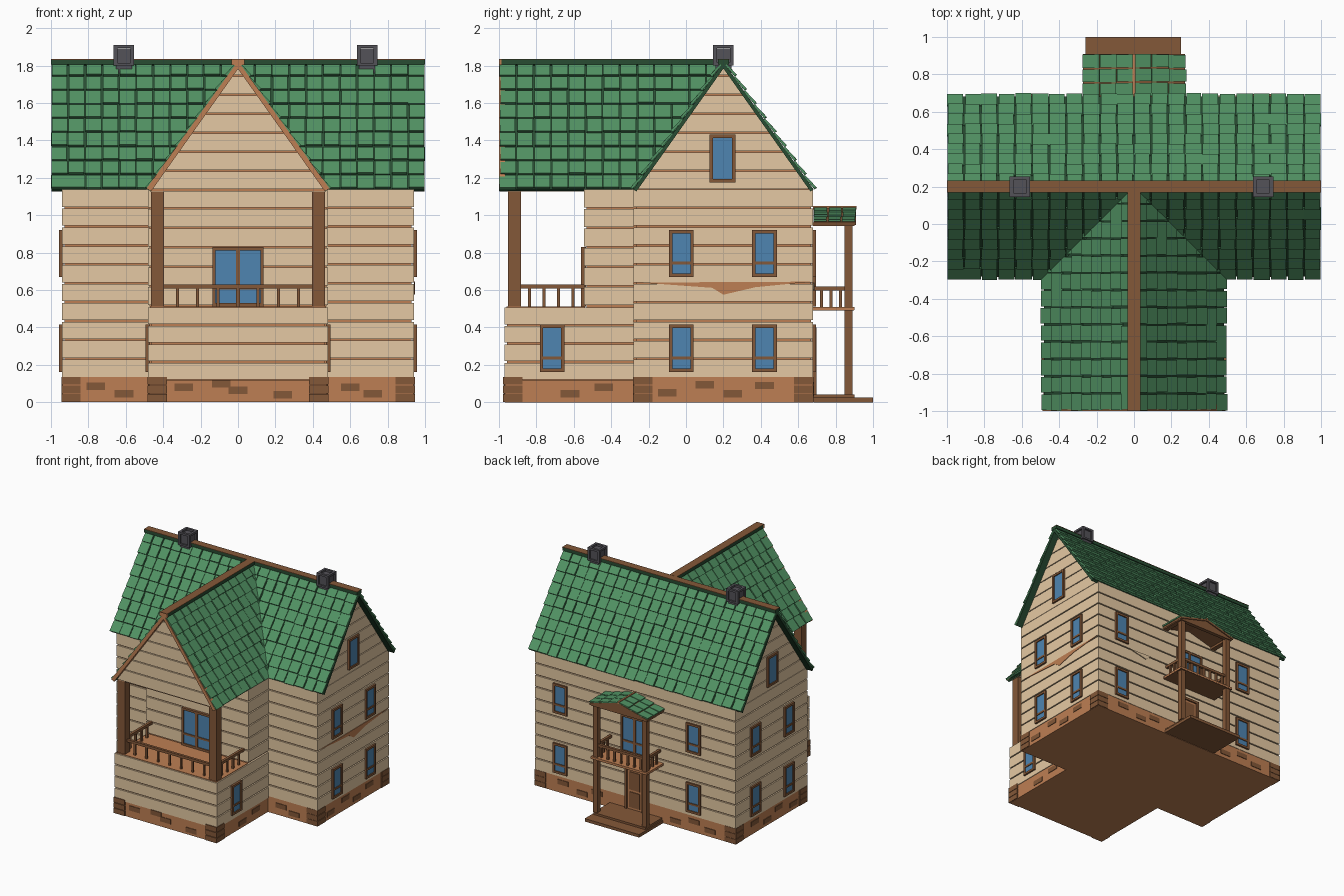
import bpy, bmesh, math, random
from mathutils import Vector

if "Cube" in bpy.data.objects:
    bpy.data.objects.remove(bpy.data.objects["Cube"])

random.seed(4)
SRGB = {"beige": (229, 201, 163), "orange_wood": (190, 127, 83), "brown_wood": (132, 88, 56),
        "roof_green": (81, 146, 99), "dark_green": (40, 76, 50), "glass_blue": (78, 133, 177),
        "chimney_gray": (84, 82, 88)}
MATS = {}
for n, c in SRGB.items():
    MATS[n] = bpy.data.materials.new(n)
    MATS[n].diffuse_color = [((v / 255 + 0.055) / 1.055) ** 2.4 for v in c] + [1]

# wall coordinates: u along the wall, n outward, z up
SIDES = {"front": lambda u, n, z: (u, -n, z), "back": lambda u, n, z: (u, n, z),
         "right": lambda u, n, z: (n, u, z), "left": lambda u, n, z: (-n, u, z)}
parts = {}


def add_prism(part, mat, a, b):
    """Close two matching outlines into a solid and add it to a part."""
    bm = parts.setdefault((part, mat), bmesh.new())
    va, vb = [bm.verts.new(p) for p in a], [bm.verts.new(p) for p in b]
    bm.faces.new(va)
    bm.faces.new(vb[::-1])
    for i in range(len(va)):
        j = (i + 1) % len(va)
        bm.faces.new((va[j], va[i], vb[i], vb[j]))


def prism(part, mat, side, poly, n0, n1):
    f = SIDES[side]
    add_prism(part, mat, [f(u, n0, z) for u, z in poly], [f(u, n1, z) for u, z in poly])


def rect(part, mat, side, u0, u1, z0, z1, n0, n1):
    prism(part, mat, side, [(u0, z0), (u1, z0), (u1, z1), (u0, z1)], n0, n1)


def box(part, mat, x0, x1, y0, y1, z0, z1):
    rect(part, mat, "back", x0, x1, z0, z1, y0, y1)


# roof measurements
EAVE, RIDGE, HALF = 1.137, 1.815, 0.48
K = (RIDGE - EAVE) / HALF
STEP = 0.1015


def planks(part, side, u0, u1, z0, z1, n, rows):
    h = (z1 - z0) / rows
    for i in range(rows):
        a = z0 + i * h + 0.006
        rect(part, "beige", side, u0, u1, a, a + h - 0.009, n - 0.016, n)


def gable(part, side, c, n):
    """Triangular plank wall under a roof end, with its backing."""
    w = lambda z: max(0.002, (RIDGE - 0.02 - z) / K)
    prism(part + "_backing", "orange_wood", side,
          [(c - w(1.14), 1.13), (c + w(1.14), 1.13), (c, RIDGE - 0.02)], n - 0.05, n - 0.012)
    z = 1.14
    while z < 1.78:
        t = min(z + STEP - 0.007, RIDGE - 0.022)
        prism(part, "beige", side, [(c - w(z), z), (c + w(z), z), (c + w(t), t), (c - w(t), t)], n - 0.015, n)
        z += STEP


def window(part, side, c, z0, z1, w, n, bar=0.075, double=False):
    a, b, f = c - w / 2, c + w / 2, 0.018
    rect(part + "_glass", "glass_blue", side, a + f, b - f, z0 + f, z1 - f, n, n + 0.006)
    for r in [(a, a + f, z0, z1), (b - f, b, z0, z1), (a + f, b - f, z0, z0 + f), (a + f, b - f, z1 - f, z1)]:
        rect(part + "_frame", "brown_wood", side, *r, n - 0.01, n + 0.015)
    if bar:
        rect(part + "_frame", "brown_wood", side, a + f, b - f, z0 + bar - 0.009, z0 + bar + 0.007, n, n + 0.012)
    if double:
        rect(part + "_frame", "brown_wood", side, c - 0.01, c + 0.01, z0 + f, z1 - f, n, n + 0.014)


def roof_slope(part, o, along, up, length, cols, rows, skip=None, thick=1.0, sheet="dark_green"):
    """Sheet with rows of wedge tiles; o is the eave corner."""
    o, along, up = Vector(o), Vector(along), Vector(up)
    s_len = up.length
    up = up.normalized()
    nor = along.cross(up)
    if nor.z < 0:
        nor = -nor
    P = lambda t, s, h: o + along * t + up * s + nor * h * thick
    prof = [(0, -0.018), (s_len, -0.018), (s_len, 0.002), (0, 0.002)]
    add_prism(part + "_sheet", sheet, [P(0.002, *p) for p in prof], [P(length - 0.002, *p) for p in prof])
    dt, ds = length / cols, s_len / rows
    for r in range(rows):
        for c in range(cols):
            mid = P((c + .5) * dt, (r + .5) * ds, 0)
            if skip and skip(mid):
                continue
            t0, t1 = c * dt + random.uniform(0, .007), (c + 1) * dt - random.uniform(0, .007)
            s0, s1 = r * ds - random.uniform(-.004, .004), min((r + 1) * ds - 0.003, s_len)
            prof = [(s0, 0.006), (s0, 0.021), (s1, 0.009), (s1, 0)]
            add_prism(part + "_tiles", "roof_green", [P(t0, *p) for p in prof], [P(t1, *p) for p in prof])


# foundation with corner blocks and loose bricks
for x, y0, y1, h in [(0.94, -0.28, 0.68, 0.135), (0.478, -0.97, -0.27, 0.12)]:
    box("foundation", "orange_wood", -x + .002, x - .002, y0 + .002, y1 - .002, 0, h)
for s in (-1, 1):
    for x, y in [(.893, -.23), (.893, .63), (.432, -.925)]:
        for i in range(3):
            z = 0.002 + i * 0.046
            box("corner_blocks", "brown_wood", s * x - .052, s * x + .052, y - .052, y + .052, z, z + .042)
bricks = {"front": [(-.76, .085, .28), (-.61, .045, .28), (-.29, .08, .97), (-.09, .1, .97), (0, .065, .97),
                    (.24, .04, .97), (.6, .08, .28), (.72, .045, .28)],
          "right": [(-.62, .045, .478), (-.44, .08, .478), (.1, .095, .94), (.25, .045, .94), (-.1, .05, .94), (.42, .09, .94)],
          "back": [(x, .05 + .04 * (i % 2), .68) for i, x in enumerate((-.7, -.55, -.38, .36, .5, .68))]}
bricks["left"] = bricks["right"]
for side, items in bricks.items():
    for u, z, n in items:
        rect("bricks", "brown_wood", side, u - .05, u + .05, z - .02, z + .02, n - .005, n + .003)

# main body walls
box("main_core", "orange_wood", -.927, .927, -.267, .667, .13, 1.14)
for a, b in [(-.94, -.47), (.47, .94)]:
    planks("main_planks", "front", a, b, .13, 1.14, .28, 10)
planks("main_planks", "back", -.94, .94, .13, 1.14, .68, 10)
for side in ("left", "right"):
    planks("main_planks", side, -.28, .68, .13, 1.14, .942, 10)
    gable("main_gable", side, 0.2, .942)

# front wing walls
box("wing_core", "orange_wood", -.465, .465, -.957, -.26, .115, .505)
box("wing_upper_core", "orange_wood", -.465, .465, -.532, -.26, .505, 1.14)
planks("wing_planks", "front", -.48, .48, .115, .51, .97, 4)
planks("wing_planks", "front", -.48, .48, .515, 1.14, .545, 6)
for side in ("left", "right"):
    planks("wing_planks", side, -.97, -.28, .115, .51, .48, 4)
    planks("wing_planks", side, -.545, -.28, .515, 1.14, .48, 6)
gable("wing_gable", "front", 0, .968)
box("balcony_floor", "orange_wood", -.47, .47, -.96, -.54, .5, .512)
box("balcony_ceiling", "beige", -.47, .47, -.955, -.54, 1.128, 1.138)
# bargeboards over the front roof edge
for s in (-1, 1):
    prism("gable_trim", "orange_wood", "front", [(s * .49, 1.142), (s * .463, 1.13), (0, 1.782), (0, 1.825)], .966, 1.0)

# broken plank patches
prism("wall_patch", "orange_wood", "right", [(-.24, .64), (.14, .612), (.2, .575), (.37, .615), (.67, .645)], .94, .946)
prism("back_patch", "beige", "back", [(.4, .64), (.45, .6), (.62, .635)], .68, .688)

# main and wing roofs
depth = lambda p: 0.2 - abs(p.x) - p.y
main_skip = lambda p: abs(p.x) < HALF and depth(p) > 0.07
wing_skip = lambda p: depth(p) < -0.07
up = RIDGE - EAVE
roof_slope("main_roof_front", (-1, -.28, EAVE), (1, 0, 0), (0, HALF, up), 2, 22, 9, main_skip)
roof_slope("main_roof_back", (-1, .68, EAVE), (1, 0, 0), (0, -HALF, up), 2, 22, 9)
for s in (-1, 1):
    roof_slope("wing_roof", (s * HALF, -.998, EAVE), (0, 1, 0), (-s * HALF, 0, up), 1.198, 13, 9, wing_skip)
box("ridge_base", "dark_green", -1, 1, .17, .23, 1.805, 1.831)
box("ridge_board", "brown_wood", -1, 1, .168, .232, 1.831, 1.835)
box("wing_ridge_base", "dark_green", -.034, .034, -.99, .17, 1.806, 1.832)
box("wing_ridge_board", "brown_wood", -.035, .035, -1, .17, 1.832, 1.836)
box("wing_ridge_end", "orange_wood", -.035, .035, -1, -.985, 1.802, 1.832)

# chimneys: core, corner posts and hollow rim
for x in (-.61, .69):
    box("chimney", "chimney_gray", x - .043, x + .043, .157, .243, 1.76, 1.89)
    for a, b, c, d in [(-.055, .055, -.055, -.035), (-.055, .055, .035, .055), (-.055, -.035, -.035, .035), (.035, .055, -.035, .035)]:
        for z0, z1 in [(1.8, 1.815), (1.893, 1.91)]:
            box("chimney_rim", "chimney_gray", x + a, x + b, .2 + c, .2 + d, z0, z1)
    for a in (-.045, .045):
        for b in (-.045, .045):
            box("chimney_post", "chimney_gray", x + a - .01, x + a + .01, .19 + b, .21 + b, 1.8, 1.9)

# windows and doors
for side in ("left", "right"):
    for c in (-.025, .42):
        window("side_window", side, c, .67, .92, .132, .942)
        window("side_window", side, c, .163, .415, .132, .942)
    window("attic_window", side, .195, 1.175, 1.43, .14, .942, bar=0)
    window("wing_window", side, -.715, .163, .415, .132, .48)
for c in (.70, -.55):
    window("back_window", "back", c, .67, .92, .132, .68)
    window("back_window", "back", c, .163, .415, .132, .68)
window("front_balcony_door", "front", 0, .512, .83, .275, .545, .1, True)
window("back_balcony_door", "back", 0, .512, .83, .26, .68, .1, True)
rect("back_door", "orange_wood", "back", -.075, .075, .04, .38, .67, .686)
for r in [(-.09, -.07, .04, .4), (.07, .09, .04, .4), (-.07, .07, .38, .4)]:
    rect("back_door_frame", "brown_wood", "back", *r, .67, .697)
for z0, z1 in [(.06, .19), (.21, .36)]:
    rect("back_door_panels", "brown_wood", "back", -.05, .05, z0, z1, .68, .692)


def railing(part, x0, x1, y0, y1, z0, z1, count):
    """Straight rail between two points with evenly spaced balusters."""
    box(part + "_rail", "brown_wood", min(x0, x1) - .011, max(x0, x1) + .011, y0 - .011, y1 + .011, z1 - .022, z1)
    for i in range(count):
        t = (i + .7) / (count + .4)
        x, y = x0 + (x1 - x0) * t, y0 + (y1 - y0) * t
        box(part + "_balusters", "brown_wood", x - .008, x + .008, y - .008, y + .008, z0, z1 - .02)


# front balcony columns and railing
railing("front_railing", -.4, .4, -.915, -.915, .51, .63, 7)
for s in (-1, 1):
    box("balcony_columns", "brown_wood", s * .43 - .035, s * .43 + .035, -.952, -.882, .51, 1.135)
    railing("side_railing", s * .43, s * .43, -.89, -.55, .51, .63, 4)

# back porch: steps, posts, balcony and small tiled roof
box("porch_step", "brown_wood", -.26, .25, .682, 1, 0, .025)
box("porch_landing", "brown_wood", -.25, .24, .675, .9, .025, .042)
box("porch_balcony", "orange_wood", -.265, .265, .675, .9, .494, .51)
box("porch_balcony_underside", "brown_wood", -.264, .264, .675, .899, .49, .494)
railing("porch_railing", -.23, .23, .868, .868, .51, .62, 7)
for s in (-1, 1):
    box("porch_posts", "brown_wood", s * .23 - .021, s * .23 + .021, .846, .89, .04, .96)
    railing("porch_side_railing", s * .23, s * .23, .69, .86, .51, .62, 3)
    box("porch_beams", "brown_wood", s * .245 - .02, s * .245 + .02, .68, .895, .942, .962)
    roof_slope("porch_roof", (s * .272, .68, .962), (0, 1, 0), (-s * .272, 0, .073), .23, 3, 3, None, .75, "brown_wood")
prism("porch_pediment", "brown_wood", "back", [(-.262, .942), (.262, .942), (.262, .955), (0, 1.028), (-.262, .955)], .868, .9)
box("porch_ridge", "orange_wood", -.007, .007, .68, .91, 1.03, 1.048)

# turn the collected parts into objects
for (name, mat), bm in parts.items():
    bmesh.ops.recalc_face_normals(bm, faces=bm.faces)
    me = bpy.data.meshes.new(name)
    bm.to_mesh(me)
    bm.free()
    me.materials.append(MATS[mat])
    bpy.context.collection.objects.link(bpy.data.objects.new(name, me))

for m in bpy.data.materials:
    if m.users and not m.is_grease_pencil:
        m.use_nodes = True
        m.node_tree.nodes["Principled BSDF"].inputs["Base Color"].default_value = m.diffuse_color
